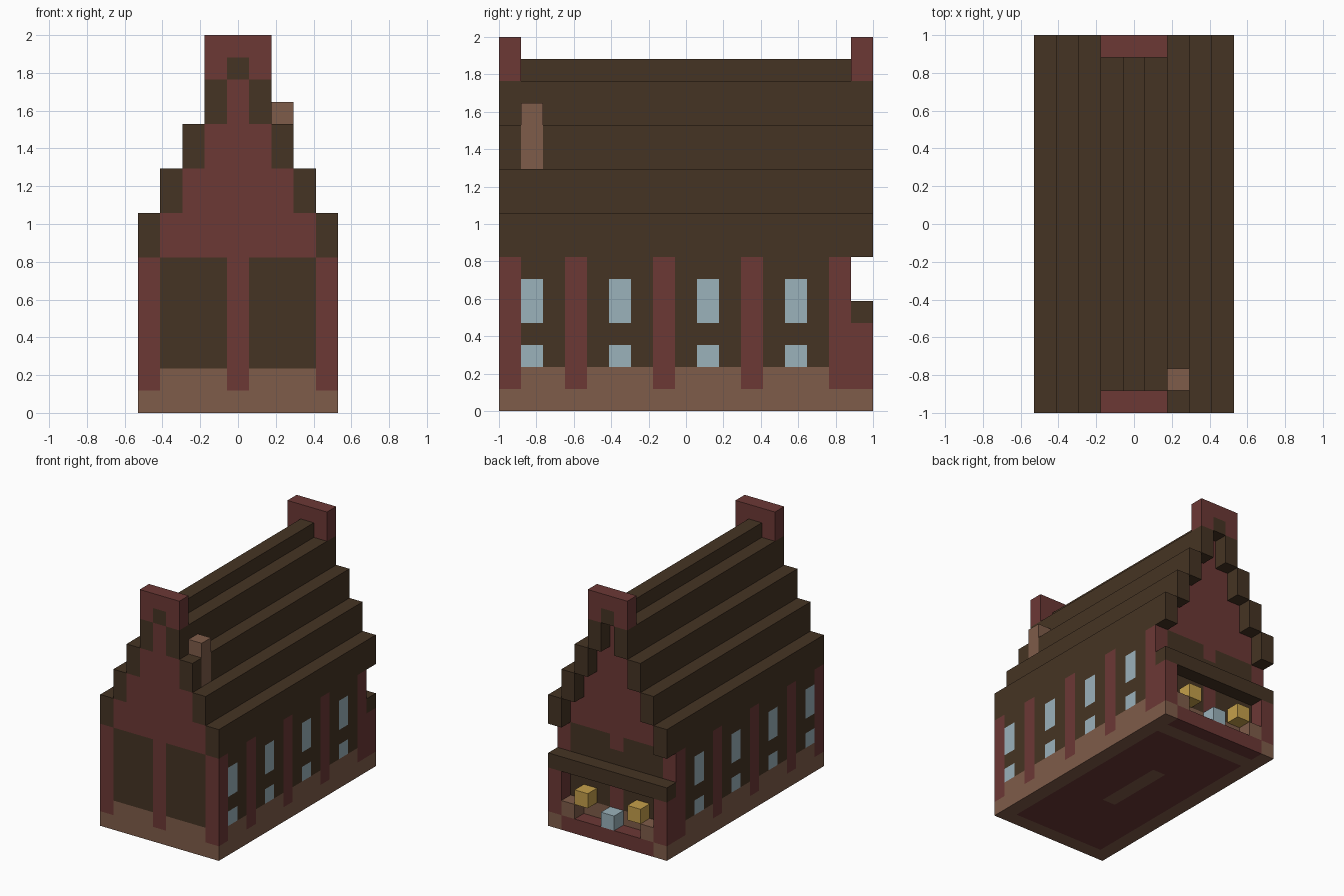
import bpy
import bmesh
from mathutils import Matrix, Vector

cube = bpy.data.objects.get("Cube")
if cube:
    bpy.data.objects.remove(cube, do_unlink=True)

# Block grid: 9 wide, 17 deep, 17 high
U = 2 / 17
W, D, H = 9, 17, 17


def material(name, r, g, b):
    mat = bpy.data.materials.new(name)
    mat.use_nodes = True
    mat.diffuse_color = (r, g, b, 1)
    mat.node_tree.nodes["Principled BSDF"].inputs["Base Color"].default_value = (r, g, b, 1)
    return mat


maroon = material("maroon", 0.15, 0.04, 0.036)
brown = material("dark brown", 0.06, 0.034, 0.017)
tan = material("tan", 0.212, 0.107, 0.067)
glass = material("pale blue", 0.328, 0.445, 0.497)
yellow = material("yellow", 0.56, 0.35, 0.07)


def part(name, mat, boxes, mirror=False):
    """Boxes are (x range, y range, z range) in block units."""
    bm = bmesh.new()
    for xr, yr, zr in boxes:
        lo = Vector((xr[0] - W / 2, yr[0] - D / 2, zr[0])) * U
        hi = Vector((xr[1] - W / 2, yr[1] - D / 2, zr[1])) * U
        place = Matrix.Translation((lo + hi) / 2) @ Matrix.Diagonal((*(hi - lo), 1))
        bmesh.ops.create_cube(bm, size=1, matrix=place)
    mesh = bpy.data.meshes.new(name)
    bm.to_mesh(mesh)
    bm.free()
    mesh.materials.append(mat)
    obj = bpy.data.objects.new(name, mesh)
    bpy.context.collection.objects.link(obj)
    if mirror:
        obj.modifiers.new("Mirror", "MIRROR").use_axis[0] = True
    return obj


def one(i):
    return (i, i + 1)


FRONT, BACK, PORCH = one(0), one(15), one(16)
LEFT, MID = one(0), one(4)
POSTS = [0, 3, 7, 11, 15]
WINDOWS = [1, 5, 9, 13]
bays = [(a + 1, b) for a, b in zip(POSTS, POSTS[1:])]

# Ground slab: tan rim, maroon floor and porch step, tan centre strip
part("base_side", tan, [(LEFT, (0, D), one(0))], True)
part("base_end", tan, [((1, 8), FRONT, one(0)), ((1, 8), BACK, one(0)), (MID, (6, 11), one(0))])
part("floor", maroon, [((1, 4), (1, 15), one(0)), ((5, 8), (1, 15), one(0)),
                       (MID, (1, 6), one(0)), (MID, (11, 15), one(0))])
part("porch_floor", maroon, [((1, 8), PORCH, one(0))])

# Posts
part("side_posts", maroon, [(LEFT, one(y), (1, 7)) for y in POSTS], True)
part("front_post", maroon, [(MID, FRONT, (1, 7))])
part("back_post", maroon, [(MID, BACK, (1, 4)), (MID, BACK, one(6))])
part("back_post_panel", brown, [(MID, BACK, (4, 6))])

# Plinth course and wall panels between the posts
part("side_plinth", tan, [(LEFT, bay, one(1)) for bay in bays], True)
part("end_plinth", tan, [((1, 4), y, one(1)) for y in (FRONT, BACK)], True)
part("end_panels", brown, [((1, 4), y, (2, 7)) for y in (FRONT, BACK)], True)

# Side walls with two windows per bay
walls, panes = [], []
for (a, b), w in zip(bays, WINDOWS):
    if a < w:
        walls.append((LEFT, (a, w), (2, 7)))
    walls.append((LEFT, (w + 1, b), (2, 7)))
    walls += [(LEFT, one(w), one(z)) for z in (3, 6)]
    panes += [(LEFT, one(w), one(2)), (LEFT, one(w), (4, 6))]
part("side_walls", brown, walls, True)
part("window_panes", glass, panes, True)

# Stepped gables, the back one recessed under the eaves
for name, y in (("front_gable", FRONT), ("back_gable", BACK)):
    part(name, maroon, [((s + 1, 8 - s), y, (7 + 2 * s, 9 + 2 * s)) for s in range(4)])

# Stepped roof, with a gap left for the chimney
part("roof_steps_right", brown, [(one(s), (0, D), (7 + 2 * s, 9 + 2 * s)) for s in range(4)])
left_steps = [(one(8 - s), (0, D), (7 + 2 * s, 9 + 2 * s)) for s in (0, 1, 3)]
left_steps += [(one(6), FRONT, (11, 13)), (one(6), (2, D), (11, 13))]
part("roof_steps_left", brown, left_steps)
part("ridge", brown, [(MID, (0, D), one(15))])
part("chimney", tan, [(one(6), one(1), (11, 14))])

# Finials around both ridge ends
part("finial_sides", maroon, [(one(3), y, one(15)) for y in (FRONT, PORCH)], True)
part("finial_caps", maroon, [((3, 6), y, one(16)) for y in (FRONT, PORCH)])

# Open porch at the back
part("porch_posts", maroon, [(LEFT, PORCH, (1, 4))], True)
part("porch_beam", brown, [((0, W), PORCH, one(4))])
part("porch_blocks", tan, [(one(1), PORCH, one(1))], True)
part("porch_lamps", yellow, [(one(2), PORCH, one(2))], True)
part("porch_crate", glass, [(MID, PORCH, one(1))])
